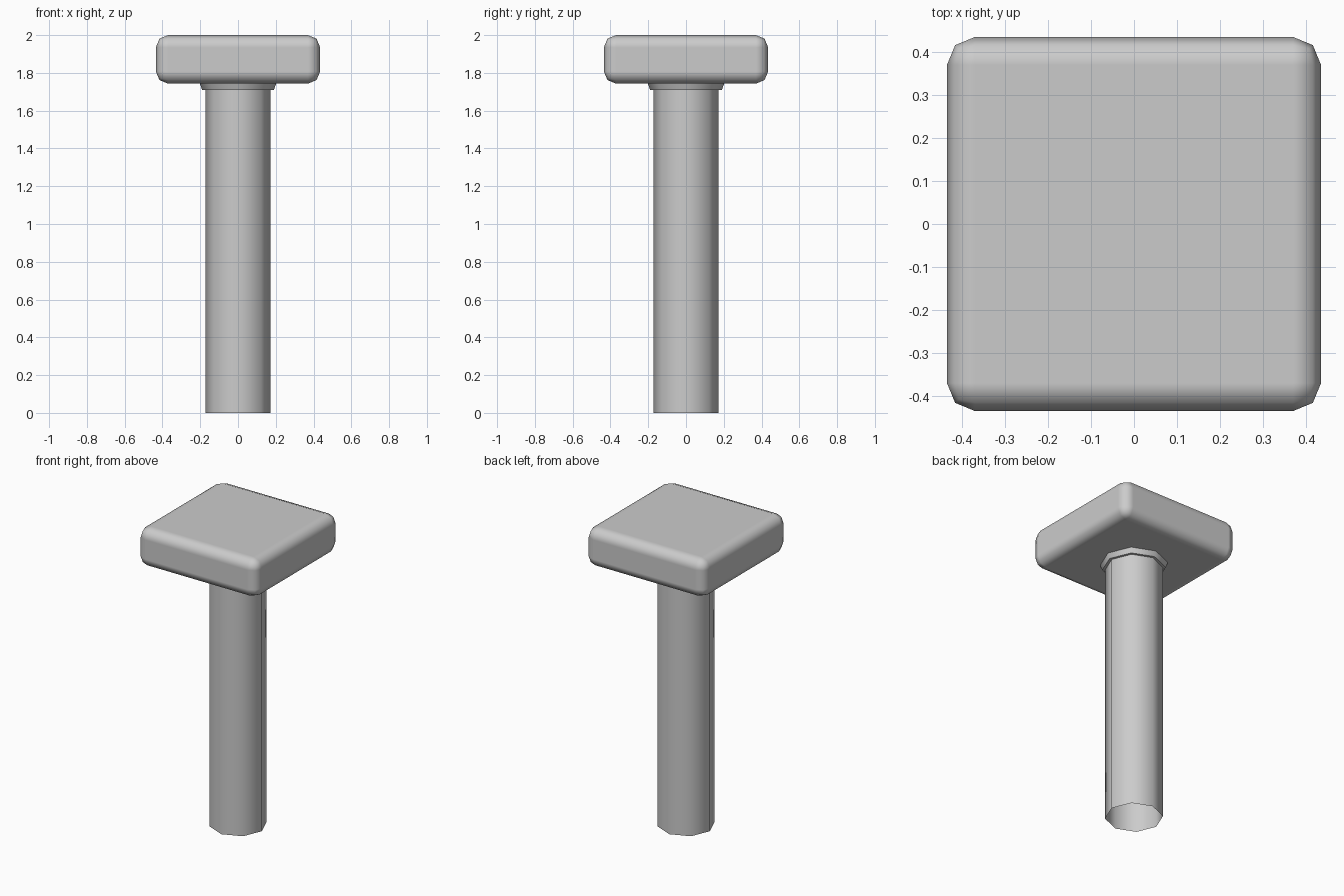
import bpy, bmesh, math

if "Cube" in bpy.data.objects:
    bpy.data.objects.remove(bpy.data.objects["Cube"])


def add_object(name, bm):
    bmesh.ops.recalc_face_normals(bm, faces=bm.faces)
    mesh = bpy.data.meshes.new(name)
    bm.to_mesh(mesh)
    bm.free()
    obj = bpy.data.objects.new(name, mesh)
    bpy.context.collection.objects.link(obj)
    bpy.ops.object.select_all(action='DESELECT')
    obj.select_set(True)
    bpy.context.view_layer.objects.active = obj
    return obj


def lathe(name, profile, sides):
    """Open tube from (radius, z) points, with corners on the x and y axes."""
    bm = bmesh.new()
    rings = []
    for r, z in profile:
        angles = [2 * math.pi * i / sides for i in range(sides)]
        rings.append([bm.verts.new((r * math.cos(a), r * math.sin(a), z)) for a in angles])
    for low, high in zip(rings, rings[1:]):
        for i in range(sides):
            j = (i + 1) % sides
            bm.faces.new((low[i], low[j], high[j], high[i]))
    obj = add_object(name, bm)
    bpy.ops.object.shade_smooth_by_angle(angle=math.radians(50))
    return obj


# Eight-sided shaft, open at the bottom, with a small flared collar at the top
lathe("shaft", [(0.173, 0), (0.173, 1.71)], 8)
lathe("collar", [(0.173, 1.71), (0.19, 1.71), (0.203, 1.745)], 8)

# Square head with rounded edges
bm = bmesh.new()
bmesh.ops.create_cube(bm, size=1)
bmesh.ops.scale(bm, vec=(0.87, 0.87, 0.257), verts=bm.verts)
bmesh.ops.translate(bm, vec=(0, 0, 2 - 0.257 / 2), verts=bm.verts)
head = add_object("head", bm)
bpy.ops.object.shade_smooth()
bevel = head.modifiers.new("rounded_edges", 'BEVEL')
bevel.width = 0.065
bevel.segments = 2
# Keeps the large faces flat while the rounded edges stay smooth
bevel.harden_normals = True
